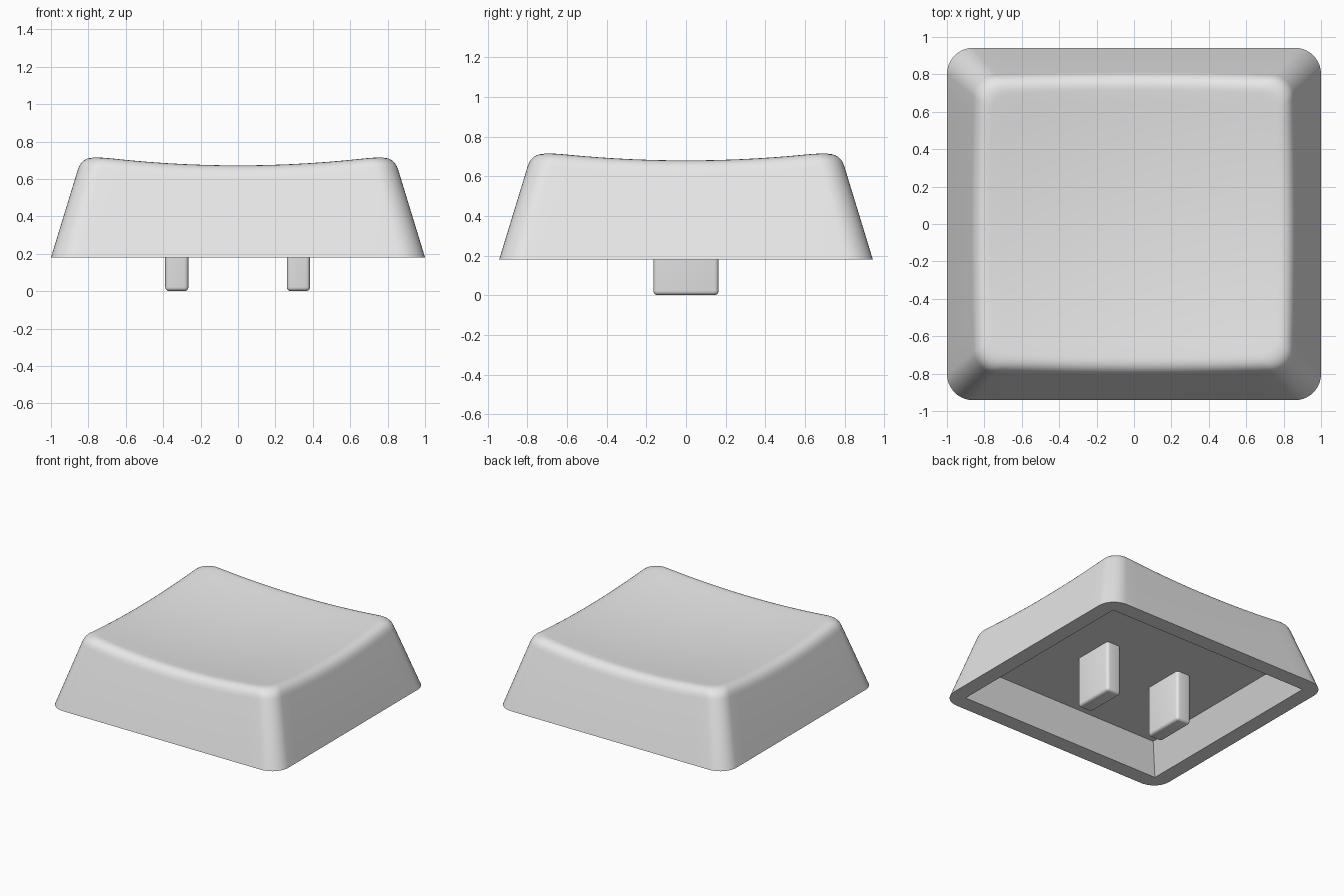
import bpy, bmesh, math
from mathutils import Vector

if "Cube" in bpy.data.objects:
    bpy.data.objects.remove(bpy.data.objects["Cube"])

BASE_Z = 0.18            # height of the open lower rim
HX, HY = 1.0, 0.942      # half sizes at the rim
SLOPE = 0.306            # inward lean of the walls per unit height
RADIUS = 0.14            # plan corner radius
FILLET = 0.075           # rounding between walls and dished top

grey = bpy.data.materials.new("light grey plastic")
grey.diffuse_color = (0.8, 0.8, 0.8, 1)
grey.use_nodes = True
grey.node_tree.nodes["Principled BSDF"].inputs["Base Color"].default_value = grey.diffuse_color


def dish(x, y):
    """Height of the bowl-shaped top."""
    return 0.628 + 0.085 * (x * x + y * y)


def outline(inset, corner=10, side=14):
    """Rounded rectangle, counter-clockwise, with subdivided straight sides."""
    cx, cy = HX - RADIUS, HY - RADIUS
    r = RADIUS
    k = (HX - inset) / HX, (HY - inset) / HY
    arcs = []
    for i, (sx, sy) in enumerate([(1, 1), (-1, 1), (-1, -1), (1, -1)]):
        arcs.append([Vector((sx * cx + r * math.cos((i + j / corner) * math.pi / 2),
                             sy * cy + r * math.sin((i + j / corner) * math.pi / 2)))
                     for j in range(corner + 1)])
    pts = []
    for i, arc in enumerate(arcs):
        pts += arc
        nxt = arcs[(i + 1) % 4][0]
        pts += [arc[-1].lerp(nxt, j / side) for j in range(1, side)]
    return [Vector((p.x * k[0], p.y * k[1])) for p in pts]


def finish(bm, name):
    bmesh.ops.recalc_face_normals(bm, faces=bm.faces)
    me = bpy.data.meshes.new(name)
    bm.to_mesh(me)
    bm.free()
    me.materials.append(grey)
    ob = bpy.data.objects.new(name, me)
    bpy.context.collection.objects.link(ob)
    return ob


def smooth(ob, degrees):
    bpy.ops.object.select_all(action='DESELECT')
    ob.select_set(True)
    bpy.context.view_layer.objects.active = ob
    bpy.ops.object.shade_smooth_by_angle(angle=math.radians(degrees))


# Cap body: sloped walls, rounded top edge, dished top
columns = []
for i, p0 in enumerate(outline(0)):
    # meet the wall with the dish
    z = 0.7
    for _ in range(8):
        p = outline(SLOPE * (z - BASE_Z))[i]
        z = dish(p.x, p.y)
    low = z - FILLET
    wall = outline(SLOPE * (low - BASE_Z))[i]
    inner = outline(SLOPE * (z - BASE_Z) + FILLET)[i]
    a = Vector((wall.x, wall.y, low))
    b = Vector((p.x, p.y, z))
    c = Vector((inner.x, inner.y, dish(inner.x, inner.y)))
    col = [Vector((p0.x, p0.y, BASE_Z))]
    steps = 7
    for s in range(steps + 1):
        t = s / steps
        col.append(a * (1 - t) ** 2 + b * 2 * t * (1 - t) + c * t * t)
    for s in range(9, 0, -1):
        q = inner * s / 10
        col.append(Vector((q.x, q.y, dish(q.x, q.y))))
    columns.append(col)

bm = bmesh.new()
grid = [[bm.verts.new(v) for v in col] for col in columns]
centre = bm.verts.new((0, 0, dish(0, 0)))
n = len(grid)
for i in range(n):
    u, v = grid[i], grid[(i + 1) % n]
    for j in range(len(u) - 1):
        bm.faces.new((u[j], v[j], v[j + 1], u[j + 1]))
    bm.faces.new((u[-1], v[-1], centre))
bm.faces.new([col[0] for col in reversed(grid)])
cap = finish(bm, "cap_body")

# Tapered hollow cut up from the rim
bm = bmesh.new()
bmesh.ops.create_cube(bm, size=2)
for v in bm.verts:
    top = v.co.z > 0
    # bottom continues the taper below the rim
    inset = 0.10 if top else -0.047
    v.co = Vector((v.co.x * (0.88 - inset), v.co.y * (0.817 - inset),
                   0.395 if top else 0.08))
cutter = finish(bm, "hollow_cutter")
cutter.hide_render = True
mod = cap.modifiers.new("hollow", 'BOOLEAN')
mod.operation = 'DIFFERENCE'
mod.solver = 'EXACT'
mod.object = cutter
bpy.context.view_layer.objects.active = cap
bpy.ops.object.modifier_apply(modifier=mod.name)
bpy.data.objects.remove(cutter)
smooth(cap, 30)

# Two mounting prongs under the cap
for name, x in (("left_prong", -0.327), ("right_prong", 0.323)):
    bm = bmesh.new()
    bmesh.ops.create_cube(bm, size=1)
    for v in bm.verts:
        v.co = Vector((x + v.co.x * 0.124, v.co.y * 0.33, (v.co.z + 0.5) * 0.42))
    edges = [e for e in bm.edges if min(v.co.z for v in e.verts) < 0.1]
    bmesh.ops.bevel(bm, geom=edges, offset=0.022, segments=4, profile=0.5,
                    affect='EDGES')
    smooth(finish(bm, name), 40)
